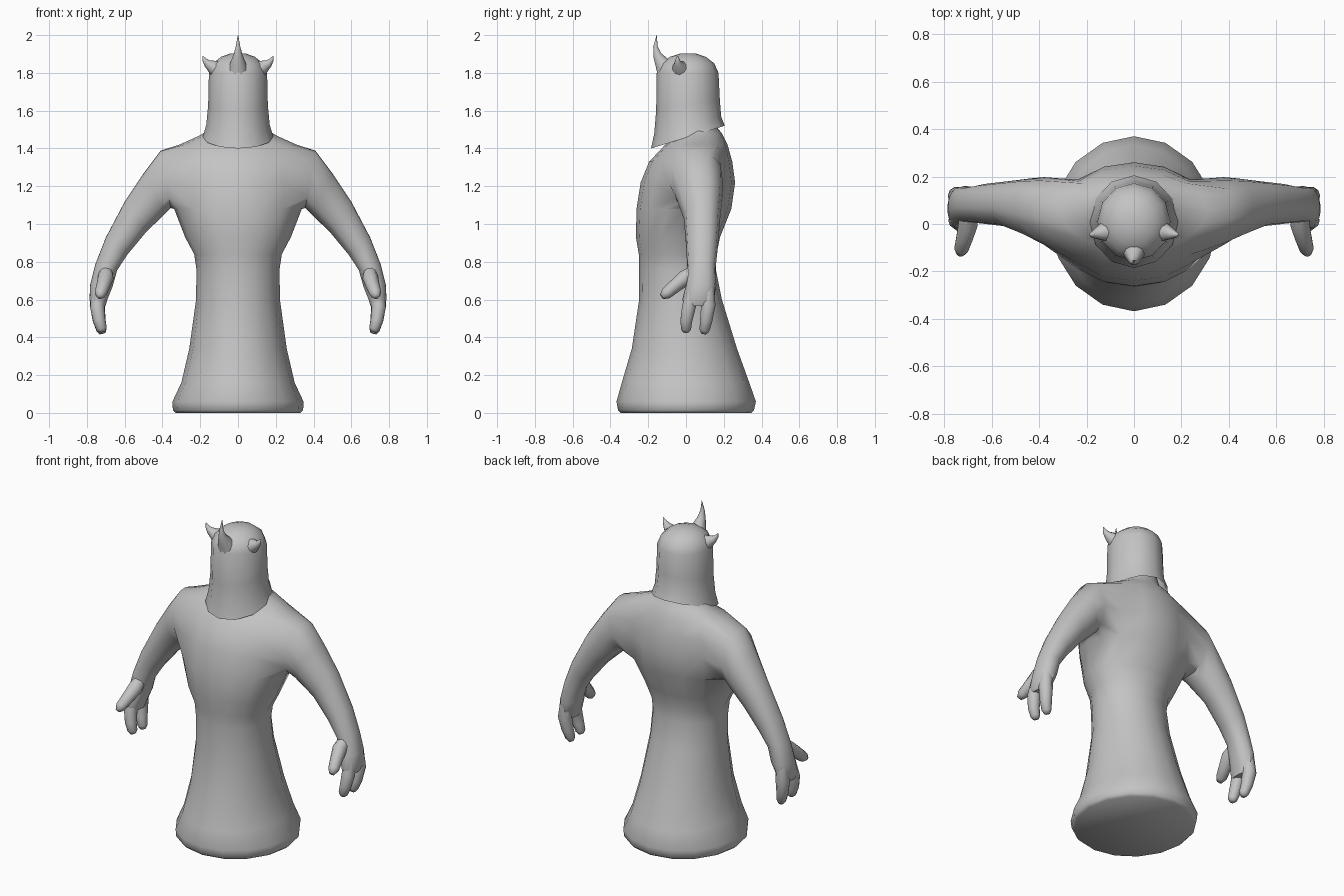
import bpy, bmesh, math
from mathutils import Vector

if "Cube" in bpy.data.objects:
    bpy.data.objects.remove(bpy.data.objects["Cube"])

grey = bpy.data.materials.new("plain_grey")
grey.diffuse_color = (0.55, 0.55, 0.55, 1)
grey.use_nodes = True
grey.node_tree.nodes["Principled BSDF"].inputs["Base Color"].default_value = grey.diffuse_color


def finish(bm, name, angle=50):
    bmesh.ops.recalc_face_normals(bm, faces=bm.faces[:])
    me = bpy.data.meshes.new(name)
    bm.to_mesh(me)
    bm.free()
    me.materials.append(grey)
    ob = bpy.data.objects.new(name, me)
    bpy.context.collection.objects.link(ob)
    bpy.ops.object.select_all(action='DESELECT')
    ob.select_set(True)
    bpy.context.view_layer.objects.active = ob
    bpy.ops.object.shade_smooth_by_angle(angle=math.radians(angle))
    return ob


def bridge(bm, a, b):
    n = len(a)
    return [bm.faces.new((a[i], a[(i + 1) % n], b[(i + 1) % n], b[i])) for i in range(n)]


def loft(bm, rings, n):
    """Stack of ovals: (z front, z back, half width, y front, y back)."""
    loops = []
    for zf, zb, rx, yf, yb in rings:
        loop = []
        for i in range(n):
            a = 2 * math.pi * i / n
            s = math.sin(a)
            loop.append(bm.verts.new((rx * math.cos(a), (yf + yb) / 2 + (yb - yf) / 2 * s,
                                      (zf + zb) / 2 + (zb - zf) / 2 * s)))
        loops.append(loop)
    faces = [bridge(bm, a, b) for a, b in zip(loops, loops[1:])]
    return loops, faces


def tube(bm, path, side=1, n=10):
    """Tapered tube through (x, y, z, radius) points."""
    pts = [Vector((side * p[0], p[1], p[2])) for p in path]
    prev = None
    for i, p in enumerate(pts):
        t = (pts[min(i + 1, len(pts) - 1)] - pts[max(i - 1, 0)]).normalized()
        u = t.cross(Vector((0, 1, 0))).normalized()
        v = t.cross(u)
        loop = [bm.verts.new(p + path[i][3] * (u * math.cos(k * 2 * math.pi / n) +
                                               v * math.sin(k * 2 * math.pi / n))) for k in range(n)]
        if prev:
            bridge(bm, prev, loop)
        else:
            bm.faces.new(loop)
        prev = loop
    bm.faces.new(prev)


# Robe and torso
N = 16
body = [(0, 0, .33, -.345, .345), (.015, .015, .345, -.36, .36), (.06, .06, .347, -.368, .37),
        (.16, .16, .30, -.34, .335), (.34, .34, .258, -.287, .27), (.60, .60, .222, -.248, .19),
        (.76, .76, .22, -.248, .158), (.84, .84, .232, -.25, .162), (.93, .93, .28, -.265, .18),
        (1.08, 1.08, .338, -.262, .24), (1.22, 1.22, .335, -.24, .26), (1.33, 1.33, .33, -.195, .245),
        (1.42, 1.42, .31, -.11, .22), (1.46, 1.48, .20, -.06, .19), (1.52, 1.53, .12, -.04, .15),
        (1.65, 1.65, .10, -.06, .12)]
SHOULDER = range(9, 12)          # body bands opened for the arms
bm = bmesh.new()
loops, faces = loft(bm, body, N)
bm.faces.new(loops[0])
bm.faces.new(loops[-1])

# Arm sections: (top x, top z), (under x, under z), y centre, y half width
arm = [((.41, 1.39), (.355, 1.08), .055, .145), ((.50, 1.27), (.385, 1.05), .07, .125),
       ((.60, 1.12), (.485, .955), .085, .097), ((.70, .93), (.585, .835), .085, .085),
       ((.755, .79), (.638, .755), .082, .076), ((.783, .68), (.662, .67), .08, .082),
       ((.787, .60), (.69, .60), .065, .085), ((.775, .565), (.70, .565), .06, .07)]
for side in (1, -1):
    mid = 0 if side == 1 else N // 2
    cols = [(mid + k) % N for k in (-2, -1, 0, 1)]
    lo, hi = SHOULDER[0], SHOULDER[-1] + 1
    ends = [(mid + k) % N for k in (-2, -1, 0, 1, 2)]
    edge = [loops[lo][c] for c in ends] + [loops[r][ends[-1]] for r in range(lo + 1, hi)]
    edge += [loops[hi][c] for c in reversed(ends)] + [loops[r][ends[0]] for r in range(hi - 1, lo, -1)]
    gone = [faces[r][c] for r in SHOULDER for c in cols]
    bmesh.ops.delete(bm, geom=gone, context='FACES')
    angles = [math.atan2((v.co.z - 1.25) / .17, (v.co.y - .03) / .17) for v in edge]
    prev = edge
    for (tx, tz), (ux, uz), cy, ry in arm:
        ring = [bm.verts.new((side * ((tx + ux) / 2 + (tx - ux) / 2 * math.sin(a)),
                              cy + ry * math.cos(a),
                              (tz + uz) / 2 + (tz - uz) / 2 * math.sin(a))) for a in angles]
        bridge(bm, prev, ring)
        prev = ring
    bm.faces.new(prev)
loose = [v for v in bm.verts if not v.link_faces]
bmesh.ops.delete(bm, geom=loose, context='VERTS')
finish(bm, "robed_body_and_arms", 55)

# Fingers and thumbs
digits = {
    "front_finger": [(.738, .035, .64, .036), (.745, .015, .56, .038), (.735, .002, .49, .033),
                     (.722, .0, .445, .028), (.717, 0, .428, .016)],
    "back_finger": [(.738, .115, .66, .036), (.745, .118, .57, .040), (.735, .107, .49, .034),
                    (.722, .098, .44, .028), (.717, .096, .42, .016)],
    "thumb": [(.70, .05, .75, .035), (.70, -.005, .715, .042), (.715, -.06, .67, .036),
              (.728, -.105, .632, .031), (.732, -.128, .615, .016)]}
for side, word in ((1, "left"), (-1, "right")):
    for name, path in digits.items():
        bm = bmesh.new()
        tube(bm, path, side)
        finish(bm, word + "_" + name, 70)

# Helmet: open at the slanted rim
helmet = [(1.40, 1.52, .187, -.185, .205), (1.48, 1.57, .168, -.168, .186),
          (1.60, 1.66, .158, -.158, .179), (1.80, 1.80, .154, -.155, .172),
          (1.85, 1.85, .133, -.132, .15), (1.885, 1.885, .09, -.085, .105),
          (1.903, 1.903, .04, -.03, .05)]
bm = bmesh.new()
loops, _ = loft(bm, helmet, 12)
bm.faces.new(loops[-1])
finish(bm, "helmet", 60)

# Horns
front = [(0, -.09, 1.79, .065), (0, -.125, 1.85, .042), (0, -.152, 1.895, .024),
         (0, -.162, 1.94, .012), (0, -.155, 2.0, .001)]
flank = [(.09, -.025, 1.81, .06), (.135, -.035, 1.832, .036), (.162, -.042, 1.85, .021),
         (.177, -.045, 1.868, .012), (.187, -.045, 1.89, .002)]
for name, path, side in (("front_horn", front, 1), ("left_horn", flank, 1), ("right_horn", flank, -1)):
    bm = bmesh.new()
    tube(bm, path, side)
    finish(bm, name, 70)
